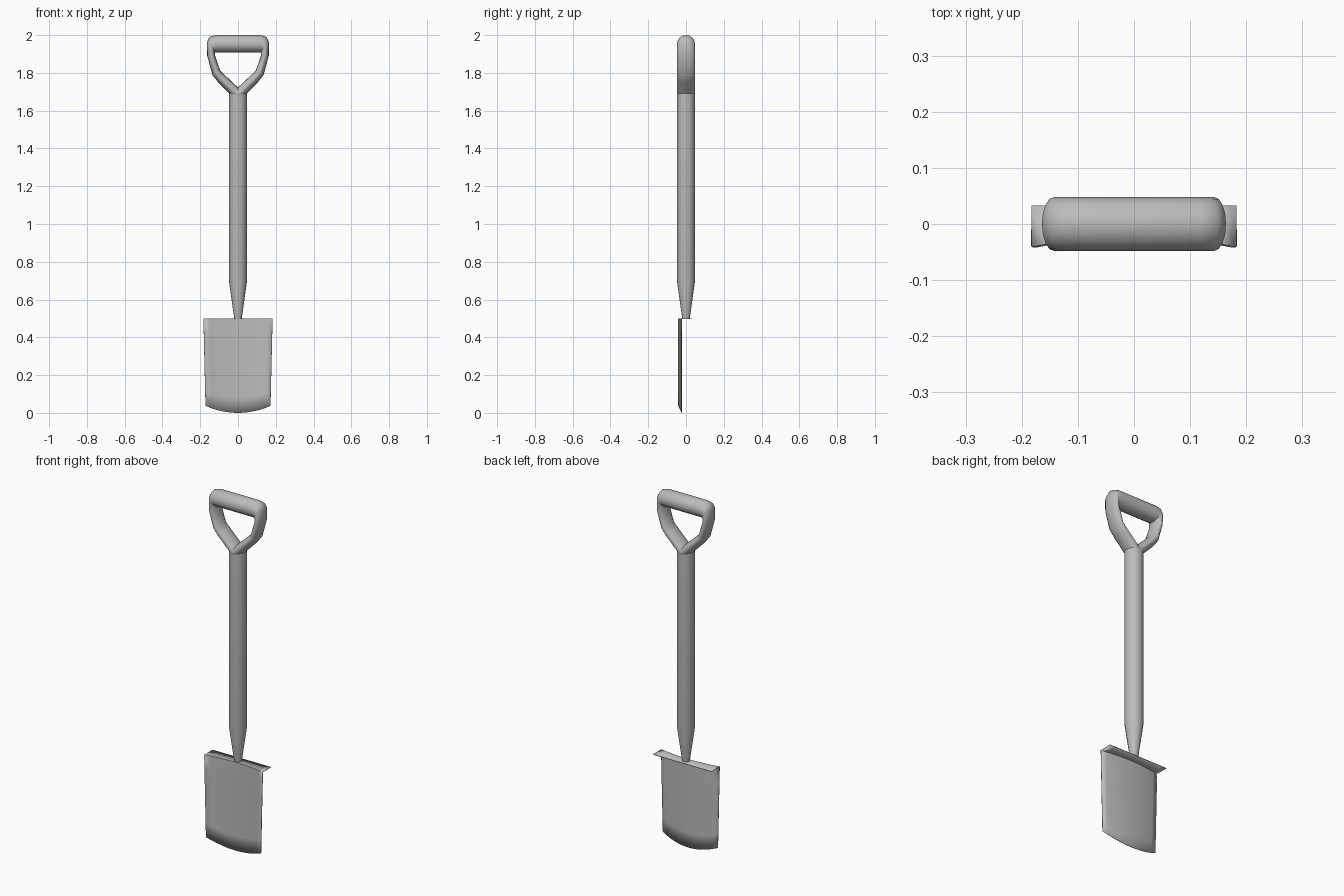
import bpy, bmesh, math
from mathutils import Vector

if "Cube" in bpy.data.objects:
    bpy.data.objects.remove(bpy.data.objects["Cube"])

SIDES = 16
R = 0.048


def make_material(name, value):
    mat = bpy.data.materials.new(name)
    mat.use_nodes = True
    mat.diffuse_color = (value, value, value, 1)
    mat.node_tree.nodes["Principled BSDF"].inputs["Base Color"].default_value = mat.diffuse_color
    return mat


steel = make_material("grey_metal", 0.5)


def finish(bm, name, angle):
    bmesh.ops.recalc_face_normals(bm, faces=bm.faces)
    mesh = bpy.data.meshes.new(name)
    bm.to_mesh(mesh)
    bm.free()
    obj = bpy.data.objects.new(name, mesh)
    bpy.context.collection.objects.link(obj)
    mesh.materials.append(steel)
    bpy.ops.object.select_all(action='DESELECT')
    obj.select_set(True)
    bpy.context.view_layer.objects.active = obj
    bpy.ops.object.shade_smooth_by_angle(angle=math.radians(angle))
    return obj


def loft(name, sections, closed=False):
    """Skin elliptical sections given as (outer point, inner point, half depth)."""
    bm = bmesh.new()
    rings = []
    for outer, inner, depth in sections:
        a, b = Vector((outer[0], 0, outer[1])), Vector((inner[0], 0, inner[1]))
        ring = []
        for i in range(SIDES):
            t = math.tau * i / SIDES
            p = (a + b) / 2 + (a - b) / 2 * math.cos(t)
            p.y = depth * math.sin(t)
            ring.append(bm.verts.new(p))
        rings.append(ring)
    pairs = list(zip(rings, rings[1:]))
    if closed:
        pairs.append((rings[-1], rings[0]))
    else:
        bm.faces.new(rings[0])
        bm.faces.new(rings[-1])
    for r, s in pairs:
        for i in range(SIDES):
            j = (i + 1) % SIDES
            bm.faces.new((r[i], r[j], s[j], s[i]))
    return finish(bm, name, 50)


# Shaft with its tapered neck
loft("shaft", [((r, z), (-r, z), r)
               for r, z in ((0.02, 0.5), (R, 0.7), (R, 1.69))])

# Forked handle: one half of the loop, mirrored to the other side
half = [((0.045, 1.69), (0.006, 1.729)),
        ((0.105, 1.75), (0.068, 1.787)),
        ((0.136, 1.79), (0.094, 1.812)),
        ((0.163, 1.89), (0.121, 1.89)),
        ((0.164, 1.965), (0.122, 1.915)),
        ((0.15, 1.991), (0.12, 1.908)),
        ((0.12, 2.0), (0.117, 1.907))]
right = [(o, i, R) for o, i in half]
left = [((-o[0], o[1]), (-i[0], i[1]), d) for o, i, d in reversed(right)]
loft("handle", [((0, 1.64), (0, 1.724), R)] + right + left, closed=True)

# Curved blade with a tread folded back along its top edge
COLS, ROWS = 12, 6
bm = bmesh.new()
rows = []
for row in range(-1, ROWS + 1):
    t = max(row, 0) / ROWS
    line = []
    for col in range(COLS + 1):
        u = 2 * col / COLS - 1
        bottom = 0.037 * u * u
        y = 0.033 if row < 0 else -0.022 - 0.018 * u * u
        line.append(bm.verts.new((u * (0.183 - 0.011 * t), y,
                                  0.498 + (bottom - 0.498) * t)))
    rows.append(line)
for r, s in zip(rows, rows[1:]):
    for i in range(COLS):
        bm.faces.new((r[i], r[i + 1], s[i + 1], s[i]))
blade = finish(bm, "blade", 40)
solid = blade.modifiers.new("thickness", 'SOLIDIFY')
solid.thickness = 0.003
solid.offset = 0
